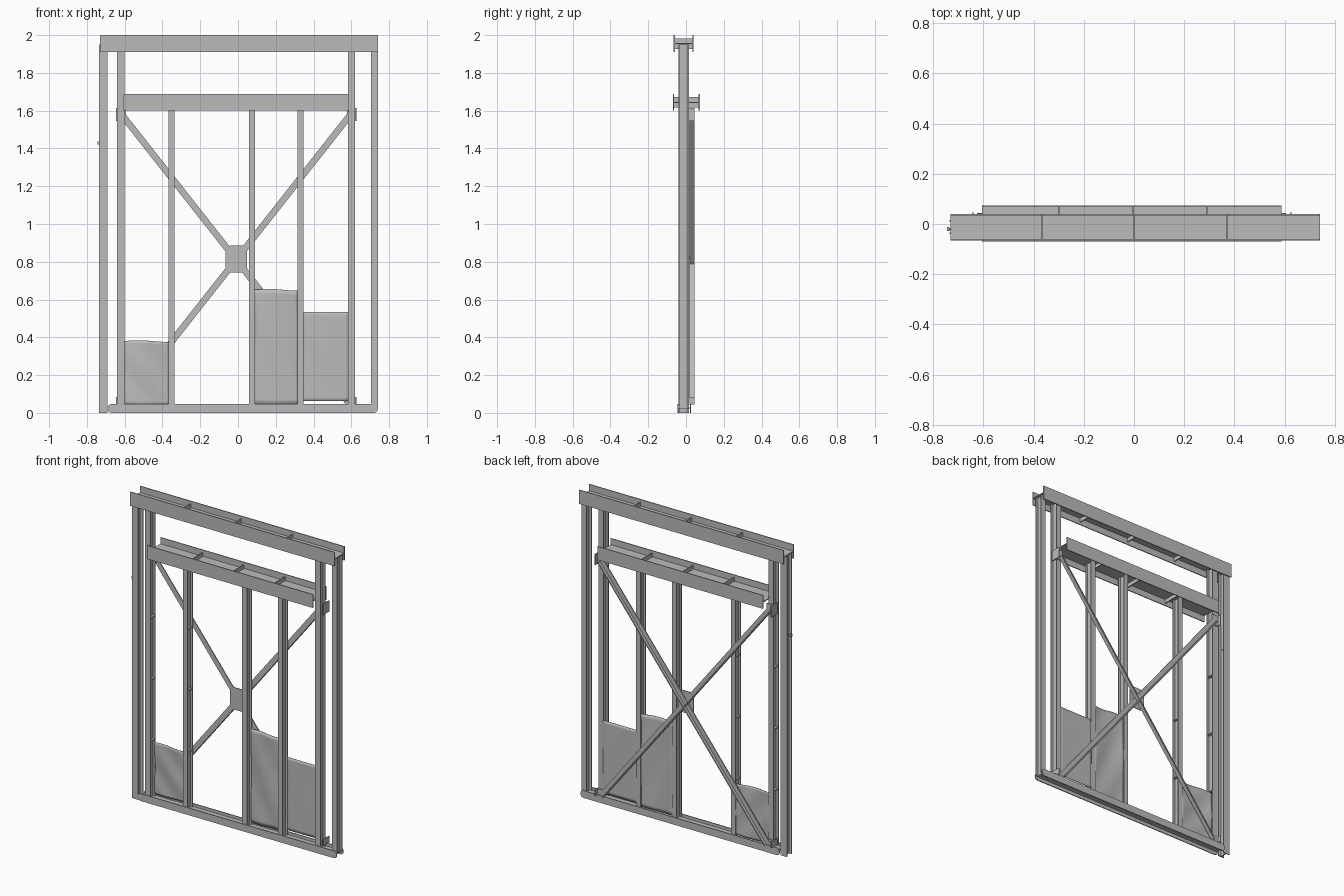
import bpy, bmesh, math
from mathutils import Matrix, Vector

cube = bpy.data.objects.get("Cube")
if cube:
    bpy.data.objects.remove(cube, do_unlink=True)

steel = bpy.data.materials.new("grey_steel")
steel.use_nodes = True
GREY = (0.5, 0.5, 0.5, 1)
steel.diffuse_color = GREY
steel.node_tree.nodes["Principled BSDF"].inputs["Base Color"].default_value = GREY

T = 0.006  # plate thickness


def finish(name, bm):
    bmesh.ops.recalc_face_normals(bm, faces=bm.faces)
    mesh = bpy.data.meshes.new(name)
    bm.to_mesh(mesh)
    bm.free()
    mesh.materials.append(steel)
    ob = bpy.data.objects.new(name, mesh)
    bpy.context.scene.collection.objects.link(ob)
    return ob


def box(bm, x0, x1, y0, y1, z0, z1):
    mat = Matrix.Translation(((x0 + x1) / 2, (y0 + y1) / 2, (z0 + z1) / 2))
    size = Matrix.Diagonal((x1 - x0, y1 - y0, z1 - z0, 1))
    bmesh.ops.create_cube(bm, size=1, matrix=mat @ size)


def prism(bm, points, y0, y1):
    """Front outline in x and z, pushed back from y0 to y1."""
    face = bm.faces.new([bm.verts.new((x, y0, z)) for x, z in points])
    moved = bmesh.ops.extrude_face_region(bm, geom=[face])["geom"]
    verts = [v for v in moved if isinstance(v, bmesh.types.BMVert)]
    bmesh.ops.translate(bm, verts=verts, vec=(0, y1 - y0, 0))


def rounded(x0, x1, z0, z1, r, steps=3):
    pts = []
    corners = ((x1 - r, z1 - r), (x0 + r, z1 - r), (x0 + r, z0 + r), (x1 - r, z0 + r))
    for k, (cx, cz) in enumerate(corners):
        for i in range(steps + 1):
            a = math.pi / 2 * (k + i / steps)
            pts.append((cx + r * math.cos(a), cz + r * math.sin(a)))
    return pts


def beam(name, x0, x1, y0, y1, z0, z1, stiffeners):
    """Beam with upright flanges, a flat web and stiffener plates."""
    bm = bmesh.new()
    mid = (z0 + z1) / 2
    box(bm, x0, x1, y0, y0 + T, z0, z1)
    box(bm, x0, x1, y1 - T, y1, z0, z1)
    box(bm, x0, x1, y0 + T, y1 - T, mid - T / 2, mid + T / 2)
    for x in stiffeners:
        box(bm, x - T / 2, x + T / 2, y0 + T, y1 - T, mid - 0.028, mid + 0.028)
    return finish(name, bm)


def column(name, x0, x1, z0, z1, clips=()):
    """Column with front and back flanges and a central web."""
    bm = bmesh.new()
    y0, y1, mid = -0.04, 0.015, (x0 + x1) / 2
    box(bm, x0, x1, y0, y0 + T, z0, z1)
    box(bm, x0, x1, y1 - T, y1, z0, z1)
    box(bm, mid - T / 2, mid + T / 2, y0 + T, y1 - T, z0, z1)
    for z in clips:
        box(bm, x0, x1, y0 + T, y1 - T, z - T / 2, z + T / 2)
    return finish(name, bm)


# Horizontal beams
beam("top_beam", -0.73, 0.74, -0.065, 0.04, 1.91, 2.0, (-0.365, 0.0, 0.37))
beam("lintel_beam", -0.605, 0.587, -0.07, 0.073, 1.60, 1.687, (-0.30, -0.005, 0.29))

# Sill with rounded flange ends
bm = bmesh.new()
for y in (-0.045, 0.021):
    prism(bm, rounded(-0.69, 0.74, 0, 0.047, 0.02), y, y + T)
box(bm, -0.68, 0.73, -0.04, 0.022, 0.022, 0.028)
finish("sill_beam", bm)

# Columns and studs
column("outer_right_column", -0.735, -0.69, 0.0, 1.95)
column("inner_right_column", -0.64, -0.602, 0.028, 1.95, (0.4, 0.8, 1.2))
column("inner_left_column", 0.583, 0.62, 0.028, 1.95)
column("outer_left_column", 0.705, 0.74, 0.028, 1.95)
column("right_stud", -0.367, -0.335, 0.028, 1.64, (0.4, 0.8, 1.2))
column("middle_stud", 0.058, 0.091, 0.028, 1.64)
column("left_stud", 0.315, 0.348, 0.028, 1.64)

# Angle braces on the back
CENTRE = Vector((-0.01, 0, 0.813))


def brace(name, start, end, y):
    a, b = Vector((start[0], 0, start[1])), Vector((end[0], 0, end[1]))
    length = (b - a).length
    bm = bmesh.new()
    half = length / 2
    box(bm, -half, half, y, y + T, -0.017, 0.017)
    box(bm, -half, half, y + T, 0.044, -0.017, -0.017 + T)
    d = b - a
    turn = Matrix.Rotation(-math.atan2(d.z, d.x), 4, "Y")
    bm.transform(Matrix.Translation((a + b) / 2) @ turn)
    finish(name, bm)


brace("falling_brace", (-0.612, 1.575), (0.585, 0.055), 0.016)
brace("rising_brace", (-0.605, 0.055), (0.592, 1.575), 0.018)

# Crossing plate with cut corners
bm = bmesh.new()
prism(bm, rounded(-0.065, 0.047, 0.742, 0.885, 0.022, 1), 0.012, 0.017)
finish("crossing_plate", bm)

# Brace end brackets at the columns
for side, x0, x1 in (("right", -0.645, -0.595), ("left", 0.578, 0.627)):
    for level, z0, z1 in (("upper", 1.545, 1.615), ("lower", 0.045, 0.085)):
        bm = bmesh.new()
        box(bm, x0, x1, 0.015, 0.015 + T, z0, z1)
        outer = x0 if side == "right" else x1 - T
        box(bm, outer, outer + T, -0.02, 0.045, z0, z1)
        finish(side + "_" + level + "_bracket", bm)


# Dented sheet panels between the studs
def panel(name, x0, x1, z0, z1, y, dent, wave):
    bm = bmesh.new()
    bmesh.ops.create_grid(bm, x_segments=16, y_segments=24, size=0.5)
    for v in bm.verts:
        u, w = v.co.x + 0.5, v.co.y + 0.5
        bulge = math.sin(math.pi * u) * (0.3 + 0.7 * w)
        ripple = 0.3 * math.sin(7 * u + 9 * w)
        top = wave * math.sin(5 * u) * w ** 4
        v.co = (x0 + (x1 - x0) * u, y + dent * (bulge + ripple), z0 + (z1 - z0) * w + top)
    ob = finish(name, bm)
    solid = ob.modifiers.new("sheet_thickness", "SOLIDIFY")
    solid.thickness = 0.003
    for p in ob.data.polygons:
        p.use_smooth = True


panel("right_panel", -0.604, -0.365, 0.045, 0.38, 0.008, -0.010, 0.004)
panel("middle_panel", 0.09, 0.317, 0.045, 0.652, 0.008, -0.010, 0.004)
panel("left_panel", 0.347, 0.585, 0.062, 0.535, 0.012, -0.001, 0.0)

# Latch pin on the outer column
bm = bmesh.new()
turn = Matrix.Translation((-0.725, -0.02, 1.428)) @ Matrix.Rotation(math.pi / 2, 4, "Y")
bmesh.ops.create_cone(bm, cap_ends=True, segments=10, radius1=0.005, radius2=0.005, depth=0.04, matrix=turn)
box(bm, -0.745, -0.737, -0.028, -0.012, 1.42, 1.436)
finish("latch_pin", bm)
